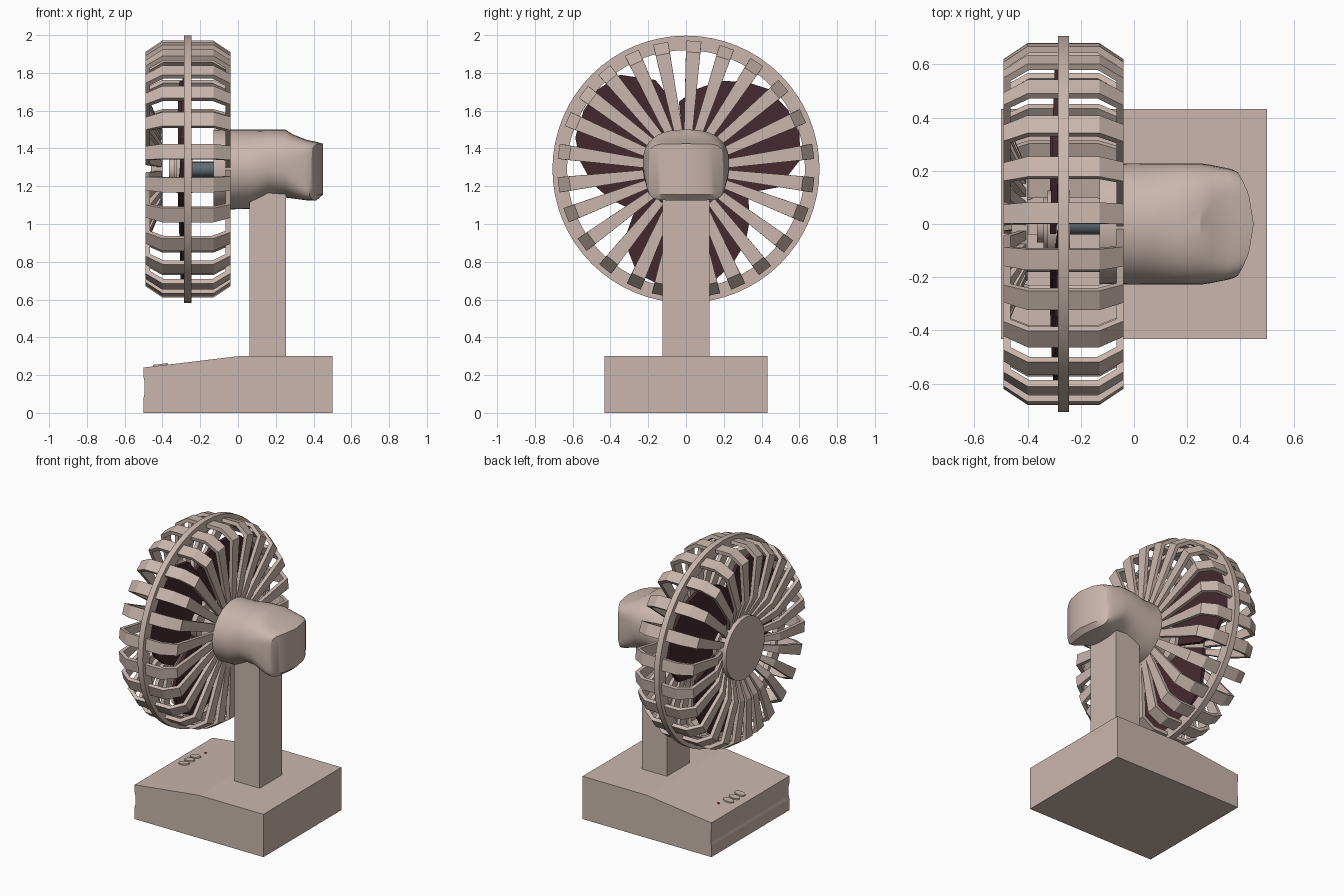
import bpy, bmesh, math
from mathutils import Matrix

if "Cube" in bpy.data.objects:
    bpy.data.objects.remove(bpy.data.objects["Cube"])

CZ = 1.29  # height of the fan axis


def material(name, rgb):
    m = bpy.data.materials.new(name)
    m.diffuse_color = (*rgb, 1)
    m.use_nodes = True
    m.node_tree.nodes["Principled BSDF"].inputs["Base Color"].default_value = m.diffuse_color
    return m


TAN = material("tan_plastic", (0.59, 0.47, 0.42))
MAROON = material("maroon_blade", (0.06, 0.022, 0.028))
STEEL = material("steel", (0.12, 0.15, 0.17))
RED = material("red_light", (0.7, 0.03, 0.04))


def finish(name, bm, mat, smooth=None):
    bmesh.ops.recalc_face_normals(bm, faces=bm.faces)
    me = bpy.data.meshes.new(name)
    bm.to_mesh(me)
    bm.free()
    ob = bpy.data.objects.new(name, me)
    bpy.context.collection.objects.link(ob)
    me.materials.append(mat)
    if smooth:
        bpy.ops.object.select_all(action='DESELECT')
        bpy.context.view_layer.objects.active = ob
        ob.select_set(True)
        bpy.ops.object.shade_smooth_by_angle(angle=math.radians(smooth))
    return ob


def loft(bm, rings, caps=True, closed=False):
    """Join equal-sized rings of points with quads."""
    vs = [[bm.verts.new(p) for p in r] for r in rings]
    n = len(vs[0])
    pairs = list(zip(vs, vs[1:])) + ([(vs[-1], vs[0])] if closed else [])
    for a, b in pairs:
        for i in range(n):
            j = (i + 1) % n
            bm.faces.new((a[i], a[j], b[j], b[i]))
    if caps and not closed:
        bm.faces.new(vs[0])
        bm.faces.new(vs[-1])
    return vs


def circle(x, r, n):
    return [(x, r * math.sin(2 * math.pi * i / n), CZ + r * math.cos(2 * math.pi * i / n))
            for i in range(n)]


def turned(name, profile, mat, n=32, closed=False):
    """Solid turned around the fan axis from (x, radius) points."""
    bm = bmesh.new()
    loft(bm, [circle(x, r, n) for x, r in profile], closed=closed)
    return finish(name, bm, mat, 30)


def extrude_y(name, pts, half, mat):
    bm = bmesh.new()
    loft(bm, [[(x, y, z) for x, z in pts] for y in (-half, half)])
    return finish(name, bm, mat)


# Base with sloped control deck and grooved end, and the post
extrude_y("base", [(-.5, 0), (-.5, .08), (-.495, .1), (-.495, .17), (-.5, .19), (-.5, .24),
                   (0, .3), (.5, .3), (.5, 0)], .432, TAN)
extrude_y("post", [(.06, .29), (.255, .29), (.255, 1.2), (.06, 1.2)], .125, TAN)


# Buttons and indicator light, nearly flush with the sloped deck
def button(name, x, y, rx, ry, mat):
    bm = bmesh.new()
    z = .293 + .12 * x
    bmesh.ops.create_cone(bm, cap_ends=True, segments=16, radius1=1, radius2=.9, depth=.03,
                          matrix=Matrix.Translation((x, y, z)) @ Matrix.Rotation(-.12, 4, 'Y')
                          @ Matrix.Diagonal((rx, ry, 1, 1)))
    finish(name, bm, mat, 30)


for i in range(3):
    button(f"button_{i + 1}", -.41, -.01 + .062 * i, .042, .028, TAN)
button("indicator_light", -.385, .19, .007, .007, RED)

# Motor housing: round at the cage, boxy and bulged at the rear
# sections: x, half width, bottom z, top z, squareness, rear bulge
sections = [(-.13, .225, 1.075, 1.5, 2, 0), (.06, .228, 1.08, 1.5, 2, 0),
            (.16, .228, 1.145, 1.5, 2.4, 0), (.25, .228, 1.14, 1.5, 2.5, 0),
            (.29, .222, 1.135, 1.475, 3.2, 0), (.35, .21, 1.125, 1.445, 5, .015),
            (.375, .203, 1.125, 1.435, 6, .04), (.39, .195, 1.155, 1.425, 6, .06)]
bm = bmesh.new()
rings = []
for x, hy, z0, z1, e, bulge in sections:
    ring = []
    for i in range(40):
        a = 2 * math.pi * i / 40
        s, c = math.sin(a), math.cos(a)
        y = hy * math.copysign(abs(s) ** (2 / e), s)
        z = (z0 + z1) / 2 + (z1 - z0) / 2 * math.copysign(abs(c) ** (2 / e), c)
        ring.append((x + bulge * (1 - (y / hy) ** 2), y, z))
    rings.append(ring)
vs = loft(bm, rings, caps=False)
bm.faces.new(vs[0])
# rear cap in upright strips, so it keeps the bulge
last = vs[-1]
bm.faces.new((last[9], last[10], last[11]))
for i in range(-9, 9):
    bm.faces.new((last[i], last[i + 1], last[19 - i], last[20 - i]))
bm.faces.new((last[29], last[30], last[31]))
finish("motor_housing", bm, TAN, 30)

# Cage ribs: outer (x, r), inner (x, r), half width
rib = [((-.04, .18), (-.065, .18), .022), ((-.04, .62), (-.065, .607), .038),
       ((-.13, .68), (-.137, .655), .04), ((-.4, .68), (-.393, .655), .04),
       ((-.49, .62), (-.465, .607), .036), ((-.49, .345), (-.465, .355), .026),
       ((-.425, .2), (-.4, .2), .016)]
angles = [3.5, 18.5, 33.5, 49.4, 65.5, 82, 97, 111, 127, 142, 156, 168, 180,
          -168, -156, -141, -126, -111, -97, -82, -67, -53, -39.5, -25, -11.4]
bm = bmesh.new()
for deg in angles:
    s, c = math.sin(math.radians(deg)), math.cos(math.radians(deg))
    loft(bm, [[(x, r * s + w * c, CZ + r * c - w * s)
               for (x, r), w in ((o, -h), (o, h), (i, h), (i, -h))] for o, i, h in rib])
finish("cage_ribs", bm, TAN)

# Outer ring and front disc of the cage
turned("cage_ring", [(-.285, .707), (-.245, .707), (-.245, .63), (-.285, .63)], TAN, 64, True)
turned("front_disc", [(-.46, .215), (-.4, .215)], TAN)

# Shaft and stepped blade hub
turned("shaft", [(-.26, .04), (-.12, .04)], STEEL, 16)
turned("blade_hub", [(-.365, .07), (-.34, .07), (-.34, .1), (-.325, .1), (-.325, .125),
                     (-.24, .125)], TAN)

# Three wide blades: (angle offset, radius) of the outer edge
edge = [(-66, .36), (-52, .43), (-39, .5), (-26, .56), (-14, .61), (0, .625), (12, .63),
        (25, .61), (41, .5), (50, .36)]
for k, mid in enumerate((60, 180, 300)):
    bm = bmesh.new()
    rings = []
    for off, r in edge:
        ring = []
        for rr, dx in ((.1, -.012), (r, -.012), (r, .012), (.1, .012)):
            a = math.radians(mid + off)
            x = -.288 + .015 * off / 60 + dx
            ring.append((x, rr * math.sin(a), CZ + rr * math.cos(a)))
        rings.append(ring)
    loft(bm, rings)
    finish(f"fan_blade_{k + 1}", bm, MAROON)
